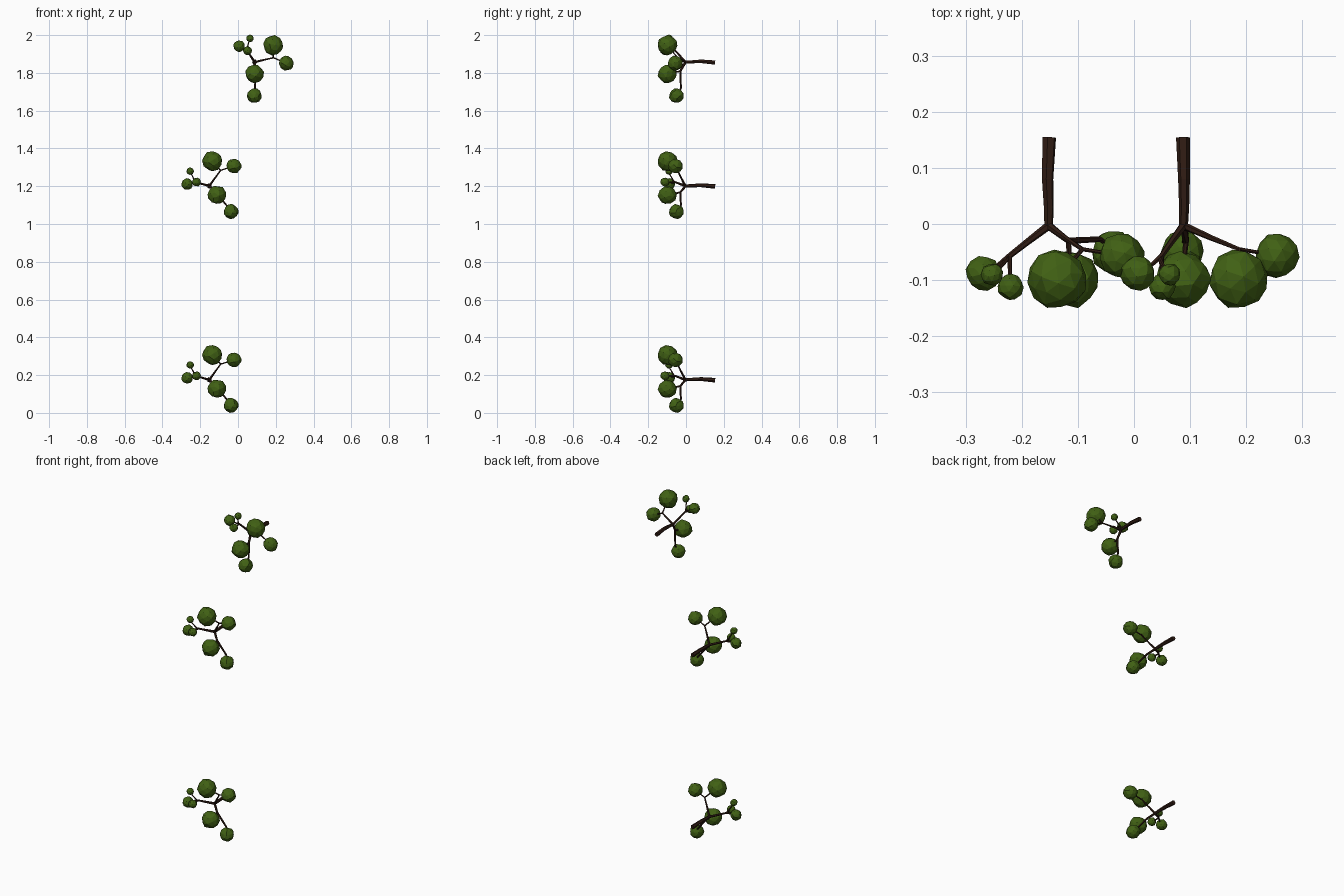
import bpy, bmesh, random
from math import sin, cos, pi, radians
from mathutils import Vector, Matrix

if "Cube" in bpy.data.objects:
    bpy.data.objects.remove(bpy.data.objects["Cube"])

random.seed(4)
JOINT = Vector((-0.152, 0, 0.175))   # pivot where the stem splits


def material(name, rgb):
    m = bpy.data.materials.new(name)
    m.diffuse_color = (*rgb, 1)
    m.use_nodes = True
    m.node_tree.nodes["Principled BSDF"].inputs["Base Color"].default_value = m.diffuse_color
    return m


BARK = material("bark", (0.030, 0.012, 0.007))
LEAF = material("leaf", (0.052, 0.118, 0.007))


def tube(bm, pts, sides=6):
    """Tapered limb through (x, y, z, radius) points."""
    P = [Vector(p[:3]) - JOINT for p in pts]
    rings = []
    for i, p in enumerate(P):
        d = (P[min(i + 1, len(P) - 1)] - P[max(i - 1, 0)]).normalized()
        u = d.cross(Vector((0.3, 0.1, 1))).normalized()
        v = d.cross(u)
        r = pts[i][3]
        rings.append([bm.verts.new(p + r * (u * cos(2 * pi * k / sides) + v * sin(2 * pi * k / sides)))
                      for k in range(sides)])
    for a, b in zip(rings, rings[1:]):
        for k in range(sides):
            j = (k + 1) % sides
            bm.faces.new((a[k], a[j], b[j], b[k]))
    bm.faces.new(rings[0][::-1])
    bm.faces.new(rings[-1])


def finish(bm, name, mat):
    bmesh.ops.recalc_face_normals(bm, faces=bm.faces)
    me = bpy.data.meshes.new(name)
    bm.to_mesh(me)
    bm.free()
    me.materials.append(mat)
    return me


# Limbs: stem, upper fork, lower fork, left fork with twigs
limbs = [
    [(-0.151, 0.154, 0.173, .0125), (-0.154, 0.08, 0.179, .0105), (-0.152, 0.03, 0.177, .009),
     (-0.152, -0.006, 0.175, .008)],
    [(-0.152, -0.003, 0.175, .007), (-0.122, -0.025, 0.217, .005), (-0.092, -0.045, 0.258, .004),
     (-0.03, -0.055, 0.278, .003)],
    [(-0.092, -0.045, 0.258, .004), (-0.137, -0.098, 0.307, .003)],
    [(-0.152, -0.003, 0.175, .0075), (-0.117, -0.030, 0.142, .006), (-0.06, -0.027, 0.072, .005),
     (-0.04, -0.045, 0.045, .003)],
    [(-0.117, -0.030, 0.142, .005), (-0.113, -0.095, 0.127, .004)],
    [(-0.152, -0.003, 0.175, .0075), (-0.19, -0.032, 0.186, .006), (-0.222, -0.057, 0.196, .005),
     (-0.245, -0.076, 0.190, .004), (-0.268, -0.086, 0.185, .003)],
    [(-0.222, -0.057, 0.196, .005), (-0.220, -0.105, 0.196, .003)],
    [(-0.226, -0.062, 0.196, .004), (-0.245, -0.085, 0.235, .003), (-0.253, -0.09, 0.254, .002)],
]
bm = bmesh.new()
for limb in limbs:
    tube(bm, limb)
branch_mesh = finish(bm, "branch", BARK)

# Leaf clumps: faceted, slightly irregular balls (x, y, z, radius)
clumps = [
    (-0.136, -0.098, 0.307, .053), (-0.022, -0.056, 0.280, .040), (-0.111, -0.099, 0.127, .050),
    (-0.037, -0.051, 0.040, .039), (-0.269, -0.088, 0.185, .031), (-0.253, -0.090, 0.254, .020),
    (-0.220, -0.112, 0.196, .0235),
]
bm = bmesh.new()
for x, y, z, r in clumps:
    spin = Matrix.Rotation(random.uniform(0, 6), 4, Vector((random.random(), random.random(), 1)))
    ball = bmesh.ops.create_icosphere(bm, subdivisions=2, radius=r, matrix=spin)["verts"]
    for v in ball:
        v.co = v.co * random.uniform(0.94, 1.05) + Vector((x, y, z)) - JOINT
leaf_mesh = finish(bm, "leaf_clumps", LEAF)

# Three copies up the wall; the top one is turned about the stem
places = [("lower", (-0.152, 0, 0.175), 0), ("middle", (-0.152, 0, 1.201), 0), ("upper", (0.088, 0, 1.857), 41)]
for tag, loc, turn in places:
    for part, me in (("branch", branch_mesh), ("leaf_clumps", leaf_mesh)):
        ob = bpy.data.objects.new(f"{tag}_{part}", me)
        ob.location = loc
        ob.rotation_euler = (0, radians(turn), 0)
        bpy.context.collection.objects.link(ob)
